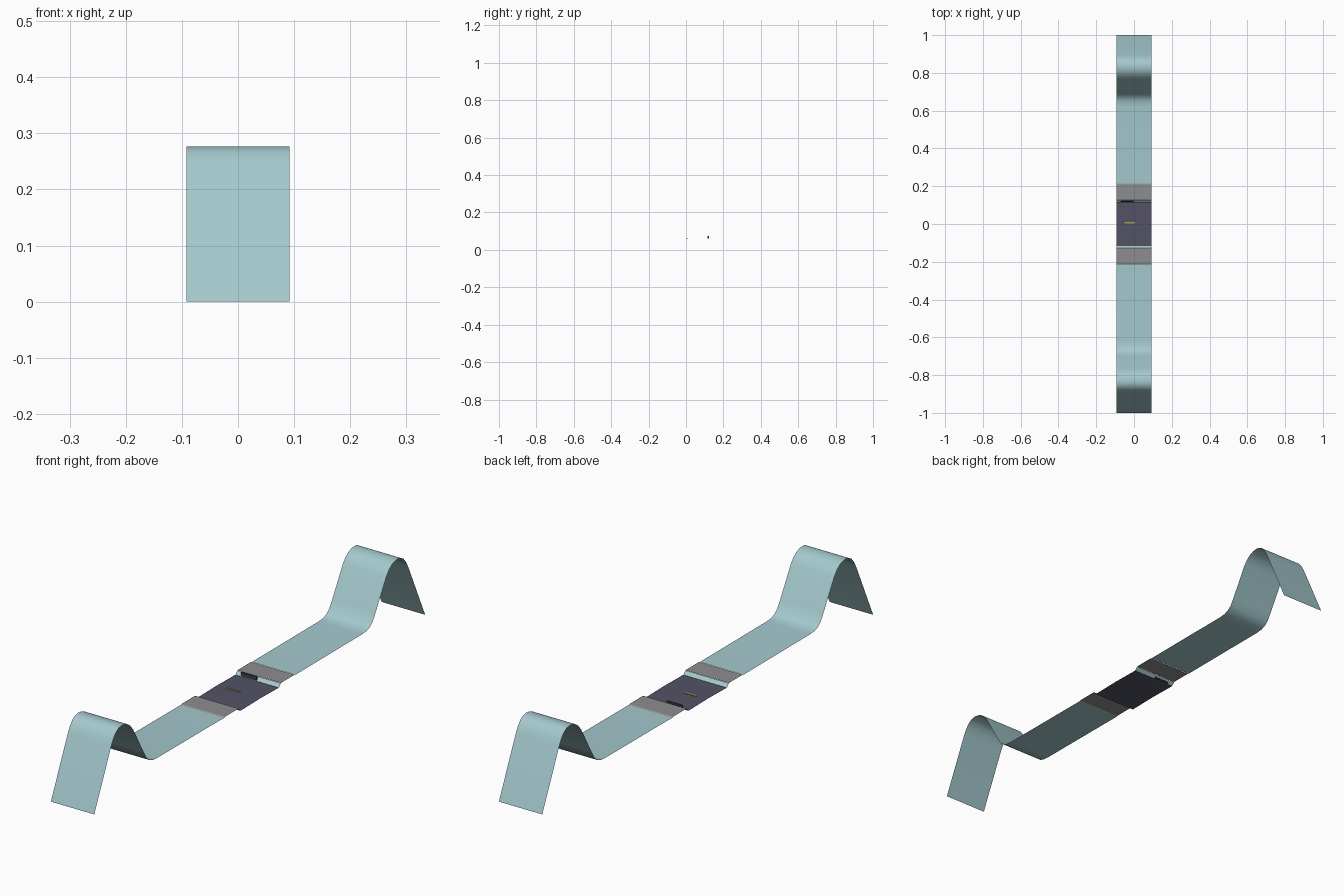
import bpy, bmesh, math

if "Cube" in bpy.data.objects:
    bpy.data.objects.remove(bpy.data.objects["Cube"])

HALF_W = 0.092  # half the width of the band


def material(name, rgb):
    m = bpy.data.materials.new(name)
    m.diffuse_color = (*rgb, 1)
    m.use_nodes = True
    m.node_tree.nodes["Principled BSDF"].inputs["Base Color"].default_value = m.diffuse_color
    return m


teal = material("pale teal", (0.37, 0.58, 0.61))
grey = material("mid grey", (0.27, 0.27, 0.28))
indigo = material("dark indigo", (0.085, 0.085, 0.13))
gold = material("dull gold", (0.38, 0.34, 0.08))
dark = material("charcoal", (0.05, 0.05, 0.06))


def sheet(name, profile, mat):
    """Thin single-sided sheet: a (y, z) profile swept across x, facing up."""
    bm = bmesh.new()
    rows = [[bm.verts.new((x, y, z)) for x in (-HALF_W, HALF_W)]
            for y, z in sorted(profile)]
    for a, b in zip(rows, rows[1:]):
        bm.faces.new((a[0], a[1], b[1], b[0]))
    me = bpy.data.meshes.new(name)
    bm.to_mesh(me)
    bm.free()
    ob = bpy.data.objects.new(name, me)
    bpy.context.collection.objects.link(ob)
    me.materials.append(mat)
    bpy.ops.object.select_all(action='DESELECT')
    ob.select_set(True)
    bpy.context.view_layer.objects.active = ob
    bpy.ops.object.shade_smooth_by_angle(angle=math.radians(30))
    return ob


def box(name, centre, size, mat):
    bpy.ops.mesh.primitive_cube_add(size=1, location=centre)
    ob = bpy.context.object
    ob.name = name
    ob.scale = size
    ob.data.materials.append(mat)


# Half profiles, mirrored to the front and back
strap = [(0.215, 0.07), (0.62, 0.071), (0.645, 0.073), (0.665, 0.08),
         (0.683, 0.095), (0.70, 0.122), (0.765, 0.235), (0.782, 0.256),
         (0.80, 0.269), (0.818, 0.275), (0.835, 0.277), (0.852, 0.274),
         (0.868, 0.265), (0.883, 0.248), (0.897, 0.224), (1.0, 0.0)]
clamp = [(0.128, 0.072), (0.21, 0.072), (0.216, 0.068)]
link = [(0.115, 0.059), (0.121, 0.064), (0.128, 0.071)]

for side, s in (("front", -1), ("back", 1)):
    for part, prof, mat in (("strap", strap, teal), ("clamp", clamp, grey),
                            ("link", link, teal)):
        sheet(f"{side}_{part}", [(s * y, z) for y, z in prof], mat)

# Centre panel
sheet("centre_panel", [(-0.116, 0.059), (0, 0.061), (0.116, 0.059)], indigo)

# Small plates on the centre panel and the back link
box("gold_plate", (-0.023, 0.006, 0.062), (0.055, 0.007, 0.002), gold)
box("catch_plate", (-0.035, 0.119, 0.068), (0.065, 0.006, 0.015), dark)
